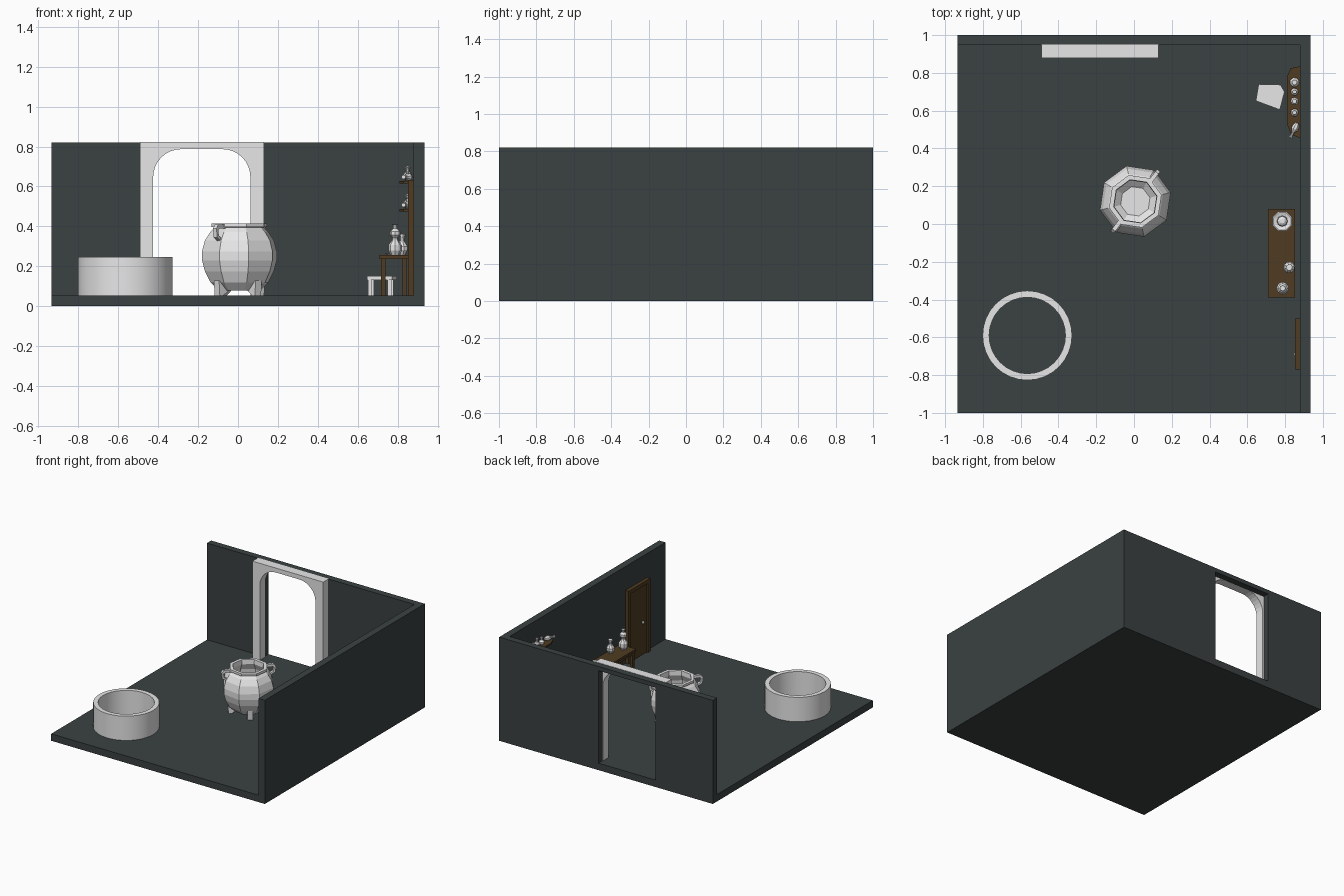
import bpy, bmesh, math
from mathutils import Vector, Matrix

if "Cube" in bpy.data.objects:
    bpy.data.objects.remove(bpy.data.objects["Cube"])


def material(name, rgb):
    m = bpy.data.materials.new(name)
    m.diffuse_color = (*rgb, 1)
    m.use_nodes = True
    m.node_tree.nodes["Principled BSDF"].inputs["Base Color"].default_value = m.diffuse_color
    return m


STONE = material("dark slate", (0.043, 0.053, 0.053))
GREY = material("light grey", (0.8, 0.8, 0.8))
WOOD = material("dark wood", (0.08, 0.045, 0.016))


def finish(bm, name, mat, smooth=False):
    bmesh.ops.recalc_face_normals(bm, faces=bm.faces)
    me = bpy.data.meshes.new(name)
    bm.to_mesh(me)
    bm.free()
    me.materials.append(mat)
    ob = bpy.data.objects.new(name, me)
    bpy.context.collection.objects.link(ob)
    if smooth:
        bpy.context.view_layer.objects.active = ob
        ob.select_set(True)
        bpy.ops.object.shade_smooth_by_angle(angle=math.radians(30))
        ob.select_set(False)
    return ob


def prism(name, pts, depth, mat):
    """Extrude a 3D polygon by a vector."""
    bm = bmesh.new()
    f = bm.faces.new([bm.verts.new(p) for p in pts])
    r = bmesh.ops.extrude_face_region(bm, geom=[f], use_keep_orig=True)
    bmesh.ops.translate(bm, vec=depth, verts=[v for v in r["geom"] if isinstance(v, bmesh.types.BMVert)])
    return finish(bm, name, mat)


def box(name, x0, x1, y0, y1, z0, z1, mat):
    return prism(name, [(x0, y0, z0), (x1, y0, z0), (x1, y1, z0), (x0, y1, z0)], (0, 0, z1 - z0), mat)


def lathe(name, profile, loc, n, mat, phase=0.0, smooth=False, closed=False, tilt=None):
    """Spin (radius, z) points into rings; ends are capped unless closed into a tube."""
    bm = bmesh.new()
    rings = [[bm.verts.new((r * math.cos(phase + math.tau * i / n), r * math.sin(phase + math.tau * i / n), z))
              for i in range(n)] for r, z in profile]
    pairs = list(zip(rings, rings[1:])) + ([(rings[-1], rings[0])] if closed else [])
    for a, b in pairs:
        for i in range(n):
            j = (i + 1) % n
            bm.faces.new((a[i], a[j], b[j], b[i]))
    if not closed:
        bm.faces.new(rings[0])
        bm.faces.new(rings[-1])
    if tilt:
        bm.transform(tilt)
    bmesh.ops.translate(bm, vec=loc, verts=bm.verts)
    return finish(bm, name, mat, smooth)


F = 0.055  # floor level

# Room shell: floor, right wall, back wall with a square opening
box("floor", -0.935, 0.935, -1, 1, 0, F, STONE)
box("right_wall", 0.88, 0.935, -1, 1, F, 0.82, STONE)
box("back_wall_left", -0.935, -0.435, 0.948, 1, F, 0.82, STONE)
box("back_wall_right", 0.067, 0.88, 0.948, 1, F, 0.82, STONE)
box("back_wall_lintel", -0.435, 0.067, 0.948, 1, 0.787, 0.82, STONE)

# Arched doorway surround
R = 0.14
arch = [(-0.49, F), (-0.49, 0.822), (0.13, 0.822), (0.13, F), (0.062, F)]
for cx, start in ((0.062 - R, 0), (-0.425 + R, 90)):
    for k in range(9):
        a = math.radians(start + 90 * k / 8)
        arch.append((cx + R * math.cos(a), 0.787 - R + R * math.sin(a)))
arch.append((-0.425, F))
prism("arch_surround", [(x, 0.88, z) for x, z in arch], (0, 0.07, 0), GREY)

# Round stone well
lathe("well", [(0.237, F), (0.237, 0.247), (0.202, 0.247), (0.202, F)],
      (-0.565, -0.59, 0), 32, GREY, smooth=True, closed=True)

# Eight-sided cauldron: outer shell, rim and hollow inside
C = Vector((0.007, 0.12, 0))
lathe("cauldron_body",
      [(0.105, 0.078), (0.15, 0.12), (0.178, 0.175), (0.193, 0.23), (0.193, 0.275), (0.178, 0.33),
       (0.15, 0.372), (0.125, 0.395), (0.143, 0.397), (0.143, 0.415), (0.118, 0.415), (0.115, 0.38),
       (0.14, 0.33), (0.15, 0.25), (0.13, 0.15), (0.08, 0.11)],
      C, 8, GREY, phase=math.radians(14))

# Cauldron handles: square-section loops on opposite sides
for k in range(2):
    a = math.radians(53 + 180 * k)
    rot = Matrix.Rotation(a, 4, 'Z')
    side = [(0.13, 0.39), (0.13, 0.41), (0.19, 0.41), (0.205, 0.39), (0.2, 0.345),
            (0.165, 0.325), (0.16, 0.34), (0.185, 0.352), (0.19, 0.382), (0.18, 0.39)]
    pts = [C + rot @ Vector((r, -0.011, z)) for r, z in side]
    prism("cauldron_handle", pts, rot @ Vector((0, 0.022, 0)), GREY)

# Cauldron feet: splayed and tapered
for k in range(4):
    rot = Matrix.Rotation(math.radians(40 + 90 * k), 4, 'Z')
    pts = [C + rot @ Vector((r, -0.02, z)) for r, z in ((0.07, 0.09), (0.12, F), (0.145, F), (0.15, 0.13))]
    prism("cauldron_foot", pts, rot @ Vector((0, 0.04, 0)), GREY)

# Side table
box("table_top", 0.71, 0.852, -0.39, 0.08, 0.237, 0.256, WOOD)
for x in (0.717, 0.823):
    for y in (-0.38, 0.048):
        box("table_leg", x, x + 0.022, y, y + 0.022, F, 0.237, WOOD)
box("table_apron", 0.72, 0.728, -0.37, 0.06, 0.215, 0.237, WOOD)


def bottle(name, x, y, z, r, h, tilt=None):
    """Small round-bellied flask."""
    lathe(name, [(r * 0.5, 0), (r, h * 0.25), (r, h * 0.42), (r * 0.4, h * 0.65),
                 (r * 0.35, h * 0.88), (r * 0.55, h * 0.9), (r * 0.55, h)],
          (x, y, z), 8, GREY, phase=0.3, tilt=tilt)


# Things on the table: double flask, small flask, bowl on a plate
lathe("double_flask", [(0.022, 0), (0.034, 0.022), (0.034, 0.05), (0.016, 0.075), (0.014, 0.085),
                       (0.026, 0.1), (0.026, 0.118), (0.01, 0.133), (0.01, 0.15), (0.015, 0.155)],
      (0.787, -0.34, 0.256), 8, GREY)
bottle("small_flask", 0.822, -0.23, 0.256, 0.031, 0.105)
lathe("plate", [(0.035, 0), (0.056, 0.009), (0.05, 0.011), (0.03, 0.005)],
      (0.785, 0.015, 0.256), 8, GREY, phase=math.radians(22.5))
lathe("bowl", [(0.015, 0), (0.029, 0.015), (0.026, 0.03), (0.012, 0.038)], (0.785, 0.015, 0.261), 8, GREY)

# Wooden door: frame, recessed panel, knob
box("door_panel", 0.864, 0.882, -0.75, -0.525, F, 0.61, WOOD)
for y in (-0.77, -0.53):
    box("door_jamb", 0.852, 0.882, y, y + 0.03, F, 0.632, WOOD)
box("door_lintel", 0.852, 0.882, -0.74, -0.53, 0.602, 0.632, WOOD)
lathe("door_knob", [(0.005, 0), (0.012, 0.006), (0.012, 0.012), (0.005, 0.018)],
      (0.866, -0.69, 0.31), 8, GREY, tilt=Matrix.Rotation(-math.pi / 2, 4, 'Y'))

# Two wall shelves with clipped corners, brackets and flasks
for z, top in ((0.475, 0.487), (0.615, 0.627)):
    prism("shelf", [(0.88, 0.455, z), (0.83, 0.475, z), (0.81, 0.53, z), (0.81, 0.78, z),
                    (0.83, 0.825, z), (0.88, 0.835, z)], (0, 0, top - z), WOOD)
    for y, r, h in ((0.75, 0.026, 0.07), (0.70, 0.02, 0.055), (0.65, 0.022, 0.075), (0.59, 0.021, 0.06)):
        bottle("shelf_flask", 0.85, y, top, r, h)
    # flask lying on its side
    bottle("lying_flask", 0.865, 0.535, top + 0.02, 0.02, 0.085,
           Matrix.Rotation(math.radians(-25), 4, 'Z') @ Matrix.Rotation(math.pi / 2, 4, 'X'))

# Stool with a skewed seat
seat = [(0.66, 0.74), (0.775, 0.737), (0.797, 0.7), (0.772, 0.605), (0.645, 0.652)]
prism("stool_seat", [(x, y, 0.132) for x, y in seat], (0, 0, 0.02), GREY)
for x, y in ((0.672, 0.722), (0.768, 0.715), (0.76, 0.628), (0.662, 0.662)):
    box("stool_leg", x - 0.01, x + 0.01, y - 0.01, y + 0.01, F, 0.132, GREY)
